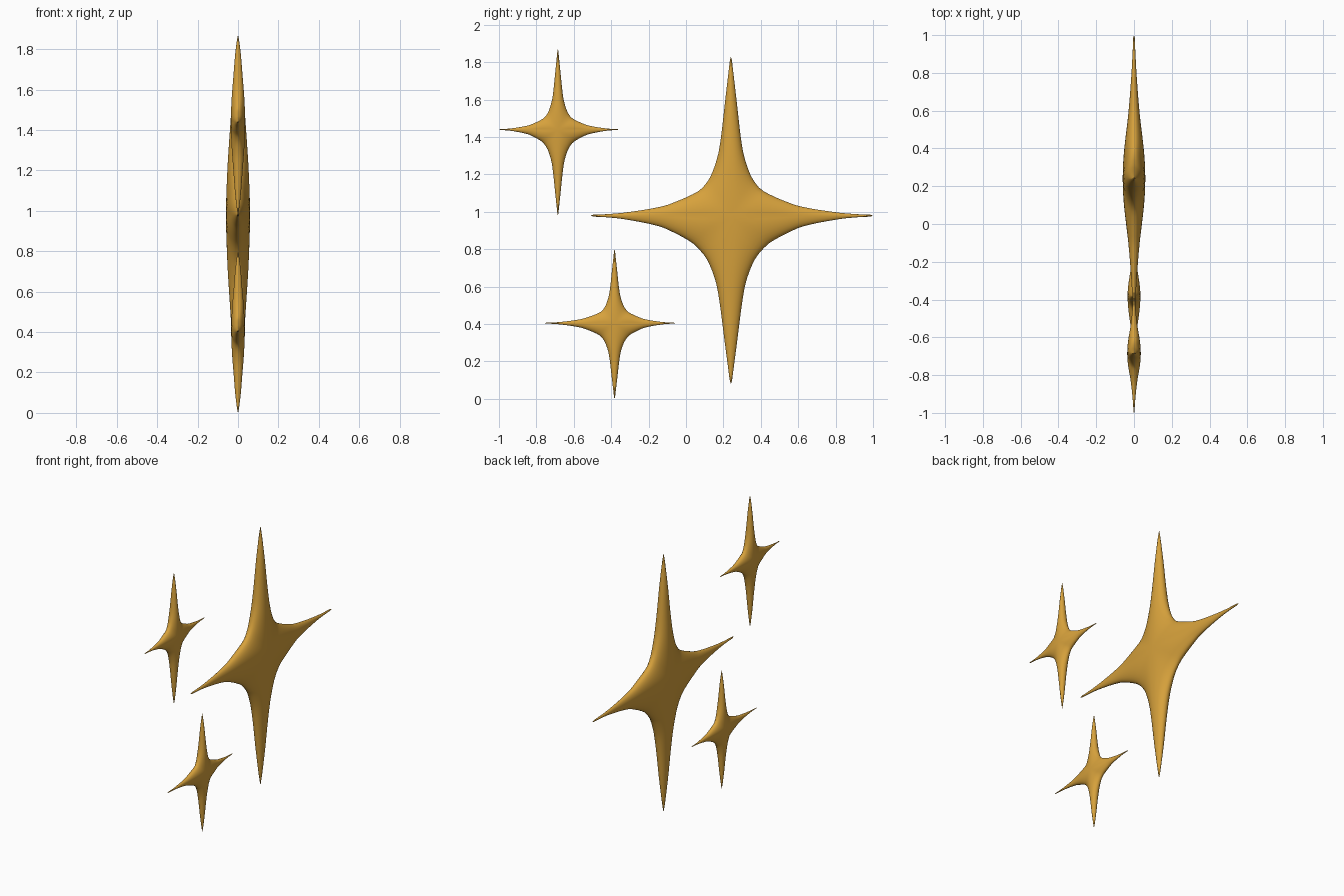
import bpy, bmesh, math

if "Cube" in bpy.data.objects:
    bpy.data.objects.remove(bpy.data.objects["Cube"])

gold = bpy.data.materials.new("gold")
gold.diffuse_color = (0.68, 0.36, 0.045, 1)
gold.use_nodes = True
gold.node_tree.nodes["Principled BSDF"].inputs["Base Color"].default_value = gold.diffuse_color

# Arm half-width (share of corner size) along the arm, from corner to tip
WIDTH = {
    "vertical": [(0, 1), (.04, .85), (.1, .69), (.24, .47), (.39, .35), (.67, .20), (.9, .075), (.98, .03), (1, 0)],
    "level": [(0, 1), (.04, .87), (.1, .74), (.2, .56), (.36, .33), (.69, .11), (.9, .04), (.98, .03), (1, 0)],
}
# Half-depth (share of centre depth) along the arm's spine
DEPTH = {
    "vertical": [(0, 1), (.1, .97), (.3, .85), (.53, .63), (.76, .41), (.94, .15), (1, 0)],
    "level": [(0, 1), (.08, .97), (.2, .85), (.45, .5), (.7, .25), (.9, .11), (.98, .08), (1, 0)],
}


def smooth(pts, t):
    """Hermite curve through the points, level at the start."""
    n = len(pts)
    i = 0
    while i < n - 2 and t > pts[i + 1][0]:
        i += 1

    def slope(k):
        a, b = pts[max(k - 1, 0)], pts[min(k + 1, n - 1)]
        return (b[1] - a[1]) / (b[0] - a[0])

    (x0, y0), (x1, y1) = pts[i], pts[i + 1]
    h = x1 - x0
    s = min(max((t - x0) / h, 0), 1)
    y = ((2*s**3 - 3*s*s + 1) * y0 + (s**3 - 2*s*s + s) * h * slope(i)
         + (3*s*s - 2*s**3) * y1 + (s**3 - s*s) * h * slope(i + 1))
    return max(y, 0)


STEPS = [1 - (1 - i / 26) ** 1.15 for i in range(27)]
RINGS = 10


def sparkle(name, cy, cz, up, down, left, right, c_up, c_down, depth):
    """Four-pointed star; ribs run from each arm's spine out to the outline."""
    bm = bmesh.new()
    arms = [(up, "vertical", 1), (down, "vertical", -1), (right, "level", 1), (left, "level", -1)]
    for length, kind, sign in arms:
        for side in (1, -1):
            # corner size belongs to the quadrant: upper or lower
            vert_sign = sign if kind == "vertical" else side
            c = c_up if vert_sign > 0 else c_down
            for face in (1, -1):
                rows = []
                for t in STEPS:
                    along = c + t * (length - c)
                    width = c * smooth(WIDTH[kind], t)
                    f = 1 - (1 - t) ** 1.35
                    spine = length * f
                    d = depth * smooth(DEPTH[kind], f)
                    row = []
                    for j in range(RINGS + 1):
                        a = math.pi / 2 * j / RINGS
                        s = math.sin(a)
                        p = sign * (spine + (along - spine) * s)
                        q = side * width * s
                        y, z = (q, p) if kind == "vertical" else (p, q)
                        row.append(bm.verts.new((face * d * math.cos(a), cy + y, cz + z)))
                    rows.append(row)
                for r0, r1 in zip(rows, rows[1:]):
                    for j in range(RINGS):
                        bm.faces.new((r0[j], r0[j + 1], r1[j + 1], r1[j]))
    bmesh.ops.remove_doubles(bm, verts=bm.verts, dist=0.0002)
    bmesh.ops.recalc_face_normals(bm, faces=bm.faces)
    for f in bm.faces:
        f.smooth = True
    me = bpy.data.meshes.new(name)
    bm.to_mesh(me)
    bm.free()
    me.materials.append(gold)
    ob = bpy.data.objects.new(name, me)
    bpy.context.collection.objects.link(ob)


# Large sparkle and its two small companions
sparkle("large_sparkle", 0.24, 0.98, .85, .90, .75, .76, .15, .175, .06)
sparkle("upper_small_sparkle", -0.685, 1.44, .43, .46, .315, .325, .068, .075, .036)
sparkle("lower_small_sparkle", -0.382, 0.405, .395, .405, .375, .325, .066, .072, .034)
